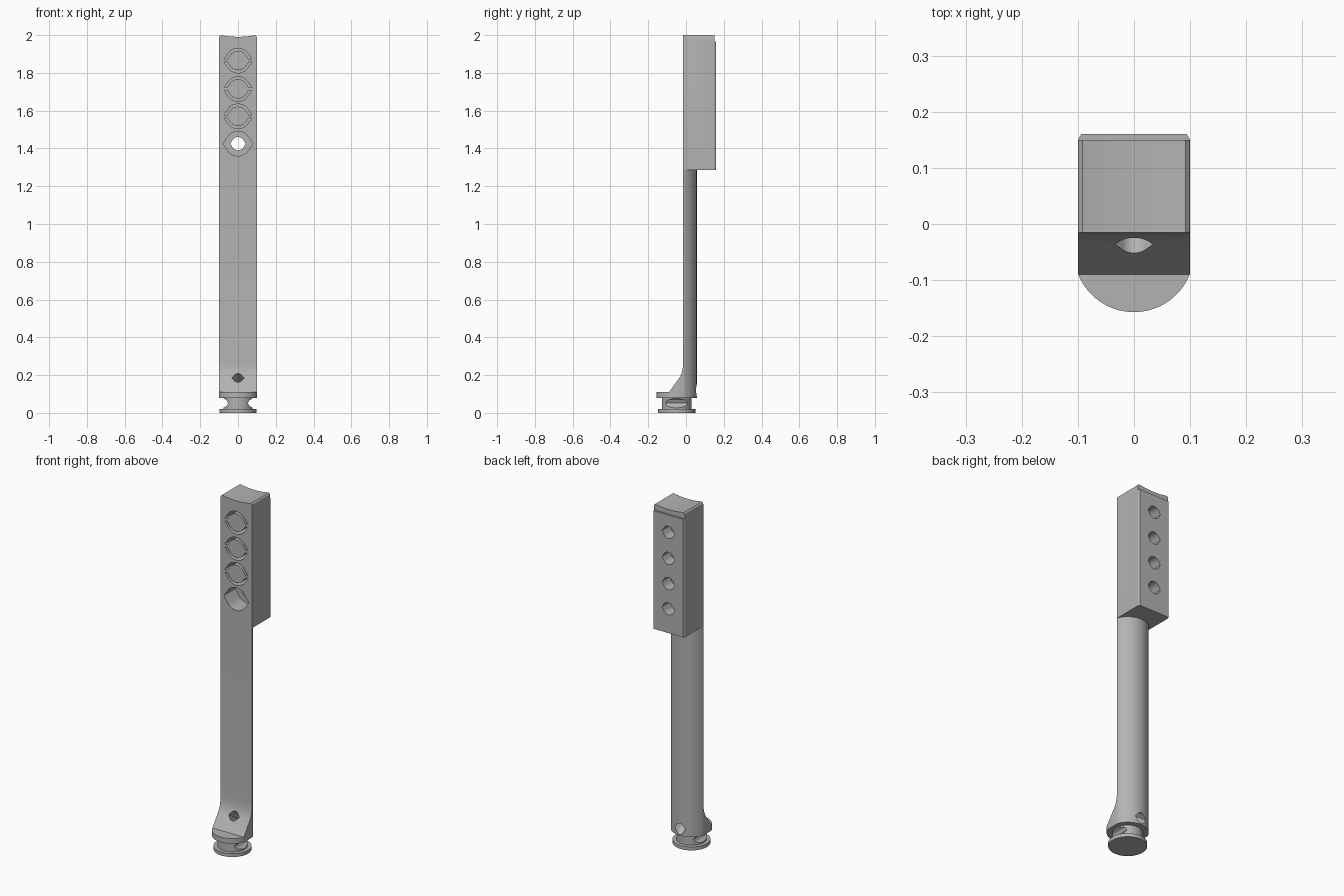
import bpy, bmesh, math
from mathutils import Matrix, Vector

old = bpy.data.objects.get("Cube")
if old:
    bpy.data.objects.remove(old, do_unlink=True)

grey = bpy.data.materials.new("plain grey")
grey.use_nodes = True
colour = (0.45, 0.45, 0.45, 1)
grey.diffuse_color = colour
grey.node_tree.nodes["Principled BSDF"].inputs["Base Color"].default_value = colour

# Plane axes for each extrusion direction
PLACE = {
    "x": lambda u, v, w: (w, u, v),
    "y": lambda u, v, w: (u, w, v),
    "z": lambda u, v, w: (u, v, w),
}


def prism(name, outline, axis, low, high):
    """Extrude a flat outline along an axis."""
    bm = bmesh.new()
    rings = [[bm.verts.new(PLACE[axis](u, v, w)) for u, v in outline] for w in (low, high)]
    n = len(outline)
    bm.faces.new(rings[0])
    bm.faces.new(rings[1])
    for i in range(n):
        j = (i + 1) % n
        bm.faces.new((rings[0][i], rings[0][j], rings[1][j], rings[1][i]))
    bmesh.ops.recalc_face_normals(bm, faces=bm.faces)
    mesh = bpy.data.meshes.new(name)
    bm.to_mesh(mesh)
    bm.free()
    mesh.materials.append(grey)
    obj = bpy.data.objects.new(name, mesh)
    bpy.context.collection.objects.link(obj)
    return obj


def disc(radius, cy, limit=1.0, n=96):
    """Circle outline with its sides cut flat at +-limit."""
    turns = [2 * math.pi * i / n for i in range(n)]
    if limit < radius:
        a = math.acos(limit / radius)
        turns = [s + a + (math.pi - 2 * a) * i / n for s in (0, math.pi) for i in range(n + 1)]
    return [(radius * math.cos(t), cy + radius * math.sin(t)) for t in turns]


def pointed(radius, cz, stretch=1.22, n=24):
    """Circle outline drawn out to a point on its left and right."""
    a = math.acos(1 / stretch)
    pts = []
    for start in (0, math.pi):
        pts.append((stretch * radius * math.cos(start), cz))
        for i in range(n + 1):
            t = start + a + (math.pi - 2 * a) * i / n
            pts.append((radius * math.cos(t), cz + radius * math.sin(t)))
    return pts


def boolean(obj, tool, operation="DIFFERENCE"):
    """Apply a cut and remove the cutter."""
    tool.hide_render = True
    mod = obj.modifiers.new("cut", "BOOLEAN")
    mod.operation, mod.object, mod.solver = operation, tool, "EXACT"
    bpy.context.view_layer.objects.active = obj
    bpy.ops.object.modifier_apply(modifier=mod.name)
    bpy.data.objects.remove(tool, do_unlink=True)


FRONT, BACK, AXIS_Y = -0.015, 0.16, -0.05
BORE_END = 0.09
HOLES = [1.425, 1.57, 1.715, 1.865]

# Shaft, flared toe and upper flange share one round, flat-sided section
side = [(-0.2, 0.08), (0.1, 0.08), (0.1, 1.285), (FRONT, 1.285), (FRONT, 0.27),
        (-0.017, 0.24), (-0.022, 0.215), (-0.031, 0.192), (-0.09, 0.11), (-0.2, 0.11)]
shaft = prism("shaft", disc(0.107, AXIS_Y, 0.1), "z", 0.05, 1.285)
boolean(shaft, prism("side_shape", side, "x", -0.2, 0.2), "INTERSECT")

# Slanted hole through the toe
slant = prism("slant_cutter", pointed(0.026, 0, 1.3), "y", -0.15, 0.2)
slant.data.transform(Matrix.Translation(Vector((0, -0.037, 0.185))) @ Matrix.Rotation(-0.62, 4, "X"))
boolean(shaft, slant)

# Head block with a hollowed top and rounded upper edges
top = [(0.1 * k / 12, 1.991 + 0.009 * (k / 11) ** 2) for k in range(-11, 12)]
head_outline = [(-0.1, 1.285), (-0.1, 1.986), (-0.098, 1.994)] + top
head_outline += [(0.098, 1.994), (0.1, 1.986), (0.1, 1.285)]
head = prism("head", head_outline, "y", FRONT, 0.15)

# Bevelled plate on the back of the head
plate_outline = [(-0.1, 0.145), (0.1, 0.145), (0.1, 0.15), (0.094, BACK), (-0.094, BACK), (-0.1, 0.15)]
plate = prism("back_plate", plate_outline, "z", 1.285, 1.965)
boolean(head, plate, "UNION")

# Bolt holes with wide front bores
for z in HOLES:
    boolean(head, prism("hole_cutter", pointed(0.035, z, 1.15), "y", -0.1, 0.3))
    boolean(head, prism("bore_cutter", pointed(0.065, z), "y", -0.1, BORE_END))

# Plugs held by side tabs in the upper bores
plugs = []
for i, z in enumerate(HOLES[1:]):
    plugs.append(prism(f"plug_{i + 1}", pointed(0.051, z), "y", FRONT, BORE_END))
    tab = [(-0.085, z - 0.008), (0.085, z - 0.008), (0.085, z + 0.008), (-0.085, z + 0.008)]
    boolean(plugs[-1], prism("tab", tab, "y", FRONT, BORE_END), "UNION")

# Foot: neck with side notches on a round base
neck = prism("neck", disc(0.078, AXIS_Y), "z", 0.01, 0.09)
for s in (-1, 1):
    notch = [(s * 0.052, 0.052), (s * 0.06, 0.037), (s * 0.085, 0.022),
             (s * 0.12, 0.022), (s * 0.12, 0.08), (s * 0.085, 0.08), (s * 0.06, 0.067)]
    boolean(neck, prism("notch_cutter", notch, "y", -0.3, 0.2))
base = prism("base", disc(0.099, AXIS_Y), "z", 0, 0.02)

# Smooth curved faces, crisp edges
for obj in [shaft, head, neck, base] + plugs:
    bpy.ops.object.select_all(action="DESELECT")
    obj.select_set(True)
    bpy.context.view_layer.objects.active = obj
    bpy.ops.object.shade_smooth_by_angle(angle=math.radians(25))
